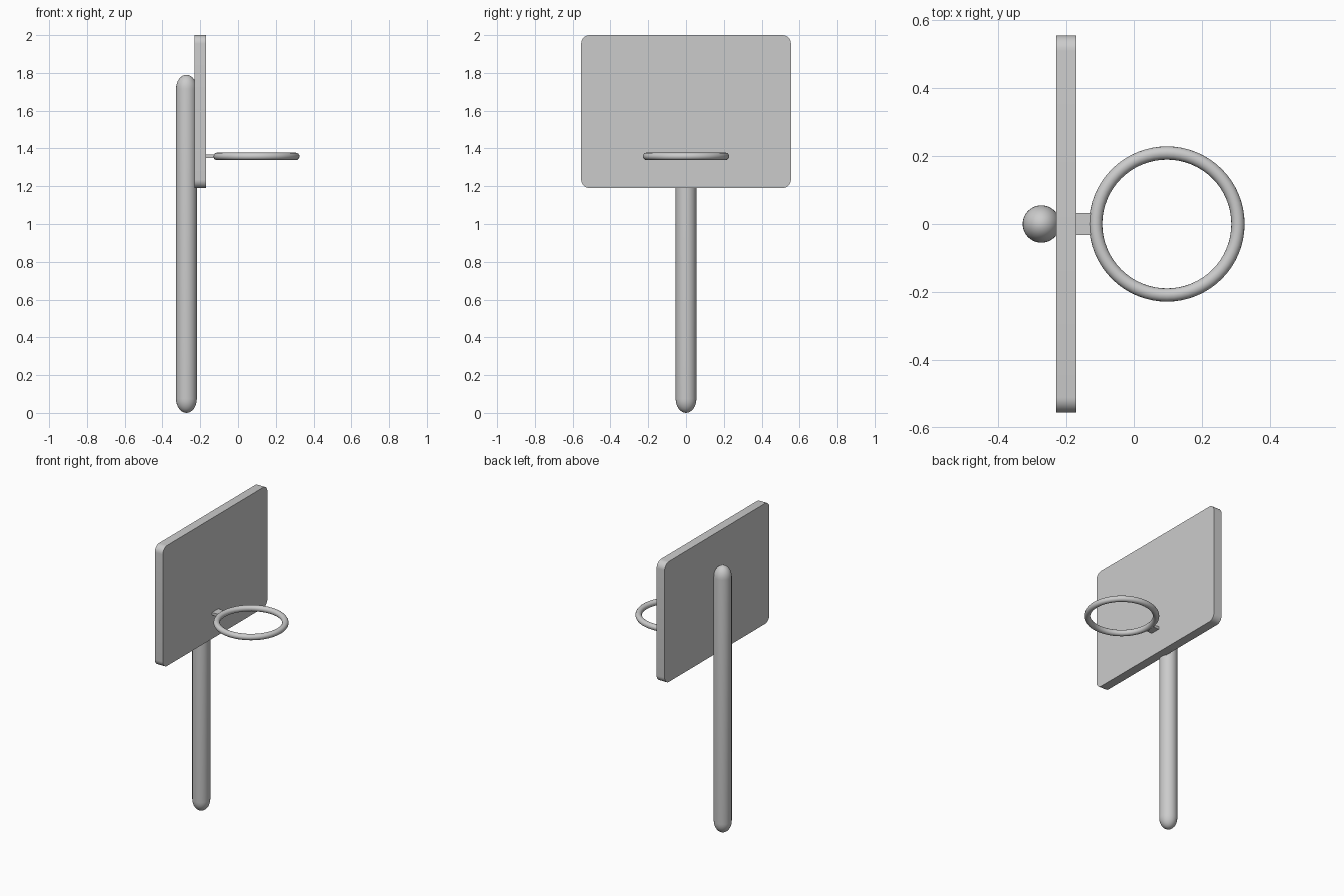
import bpy, bmesh
from math import sin, cos, pi

if "Cube" in bpy.data.objects:
    bpy.data.objects.remove(bpy.data.objects["Cube"])


def make_object(name, bm):
    bmesh.ops.recalc_face_normals(bm, faces=bm.faces)
    mesh = bpy.data.meshes.new(name)
    bm.to_mesh(mesh)
    bm.free()
    obj = bpy.data.objects.new(name, mesh)
    bpy.context.collection.objects.link(obj)
    bpy.ops.object.select_all(action='DESELECT')
    obj.select_set(True)
    bpy.context.view_layer.objects.active = obj
    bpy.ops.object.shade_smooth_by_angle(angle=pi / 6)
    return obj


def box(size, centre):
    bm = bmesh.new()
    bmesh.ops.create_cube(bm, size=1)
    bmesh.ops.scale(bm, vec=size, verts=bm.verts)
    bmesh.ops.translate(bm, vec=centre, verts=bm.verts)
    return bm


# Pole: a lathe profile with domed ends
POLE_X, RADIUS, HEIGHT, DOME, STEPS = -0.273, 0.055, 1.79, 0.075, 8
angles = [pi / 2 * i / STEPS for i in range(STEPS + 1)]
profile = [(RADIUS * sin(a), DOME - DOME * cos(a)) for a in angles]
profile += [(r, HEIGHT - z) for r, z in reversed(profile)]
bm = bmesh.new()
verts = [bm.verts.new((POLE_X + r, 0, z)) for r, z in profile]
edges = [bm.edges.new(pair) for pair in zip(verts, verts[1:])]
bmesh.ops.spin(bm, geom=verts + edges, cent=(POLE_X, 0, 0), axis=(0, 0, 1),
               angle=2 * pi, steps=40, use_merge=True)
bmesh.ops.remove_doubles(bm, verts=bm.verts, dist=0.0002)
make_object("pole", bm)

# Backboard: a slab with its four corners rounded
bm = box((0.06, 1.11, 0.81), (-0.2, 0, 1.595))
corners = [e for e in bm.edges if abs(e.verts[0].co.x - e.verts[1].co.x) > 0.01]
bmesh.ops.bevel(bm, geom=corners, offset=0.045, segments=8, profile=0.5,
                affect='EDGES')
make_object("backboard", bm)

# Bracket joining the hoop to the board
make_object("hoop_bracket", box((0.08, 0.066, 0.018), (-0.145, 0, 1.358)))

# Hoop
bpy.ops.mesh.primitive_torus_add(location=(0.097, 0, 1.358), major_radius=0.209,
                                 minor_radius=0.0195, major_segments=64,
                                 minor_segments=16)
bpy.context.object.name = "hoop"
bpy.ops.object.shade_smooth()
